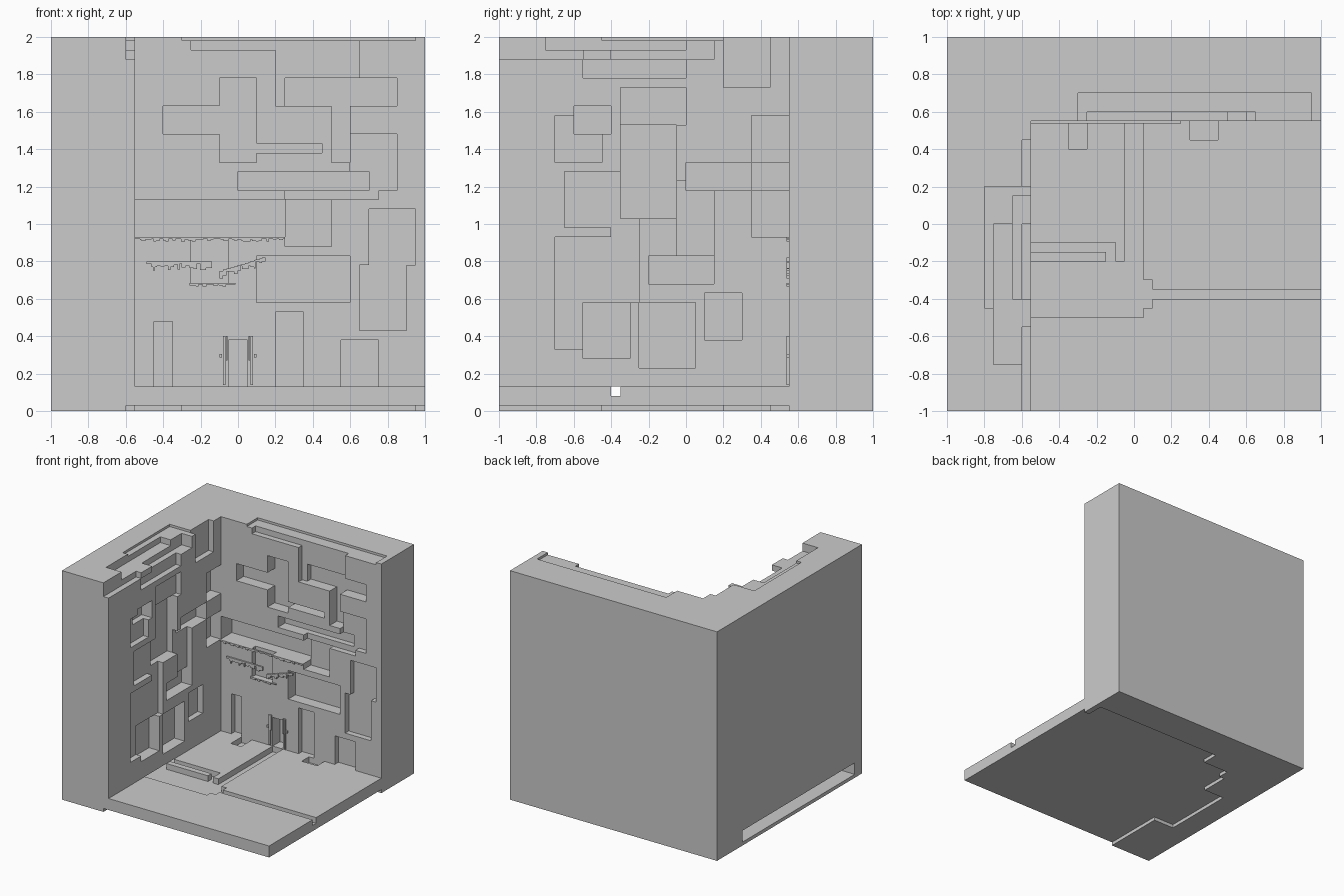
import bpy, bmesh, random

if "Cube" in bpy.data.objects:
    bpy.data.objects.remove(bpy.data.objects["Cube"])

random.seed(4)
N = 40
XY = [-1 + 0.05 * i for i in range(N + 1)]
Z = [0] + [0.03 + 0.05 * k for k in range(N)] + [2]
MX = [(a + b) / 2 for a, b in zip(XY, XY[1:])]
MZ = [(a + b) / 2 for a, b in zip(Z, Z[1:])]


def cells(x0, x1, y0, y1, z0=0, z1=2):
    """Grid blocks whose centres lie in a box."""
    xs = [i for i, v in enumerate(MX) if x0 < v < x1]
    ys = [i for i, v in enumerate(MX) if y0 < v < y1]
    zs = [i for i, v in enumerate(MZ) if z0 < v < z1]
    return {(i, j, k) for i in xs for j in ys for k in zs}


left = cells(-1, -.55, -1, 1)
back = cells(-.55, 1, .55, 1)
floor = cells(-.55, 1, -1, .55, .03, .13)


def cut_back(d, x0, x1, z0, z1):
    back.difference_update(cells(x0, x1, .5, .55 + d, z0, z1))


def cut_left(d, y0, y1, z0, z1):
    left.difference_update(cells(-.55 - d, -.5, y0, y1, z0, z1))


# Back wall recesses, shallow then deep: x0, x1, z0, z1
for r in ((-.45, -.35, .13, .48), (.2, .35, .13, .53), (.55, .75, .13, .38),
          (.65, .9, .43, .78), (.7, .95, .78, 1.08), (-.25, -.05, .68, .93),
          (.25, .75, 1.13, 1.18), (.6, .85, 1.18, 1.48), (.2, .65, 1.63, 1.93)):
    cut_back(.05, *r)
for r in ((-.05, .05, .13, .38), (.1, .6, .58, .83), (.25, .5, .88, 1.13),
          (0, .7, 1.18, 1.28), (.5, .6, 1.33, 1.63), (-.4, -.1, 1.48, 1.63),
          (-.1, .1, 1.33, 1.78), (.1, .45, 1.38, 1.43), (.25, .85, 1.63, 1.78)):
    cut_back(.1, *r)
# Long ledge in the corner
cut_back(.15, -.55, .25, .93, 1.13)
cut_left(.1, .35, .55, .93, 1.18)

# Left wall recesses, shallow then deep: y0, y1, z0, z1
for r in ((-.7, -.45, 1.33, 1.58), (-.65, -.35, .98, 1.28), (-.7, -.4, .33, .93),
          (-.4, -.25, .58, 1.03), (-.35, 0, 1.53, 1.73), (-.55, 0, 1.78, 1.88),
          (.2, .45, 1.73, 2), (-.05, .15, .83, 1.23), (.1, .3, .38, .63)):
    cut_left(.05, *r)
for r in ((-.6, -.4, 1.48, 1.63), (-.55, -.3, .28, .58), (-.35, -.05, 1.03, 1.53),
          (.35, .55, 1.33, 1.58), (0, .35, 1.18, 1.33), (-.2, .15, .68, .83),
          (-.25, .05, .23, .58)):
    cut_left(.1, *r)

# Thin cuts along the top rim, repeated under the base
for lo, hi in ((1.98, 2), (0, .03)):
    cut_back(.15, -.3, .95, lo, hi)
    cut_left(.25, -.45, .2, lo, hi)
    cut_left(.05, -1, .45, lo, hi)
cut_back(.05, -.25, .65, 1.93, 2)
cut_left(.2, -.75, 0, 1.93, 2)
cut_left(.1, -.4, .15, 1.88, 2)
cut_left(.05, -1, -.55, 1.88, 2)

# Long drain slot through the foot of the left wall
left -= cells(-1, -.55, -.9, .65, .08, .13) | cells(-1, -.85, -.9, .65, .03, .13)

# Floor: channel pool with an island and a ridge, a long groove, two notches
pool = cells(-.55, .05, -.5, .55, .08)
pool -= cells(-.55, -.1, -.1, .55) | cells(-.1, -.05, -.2, .55)
pool -= cells(-.55, -.15, -.2, -.15)
floor -= pool | cells(.05, 1, -.4, -.35, .08) | cells(.05, .1, -.45, -.3, .08)
floor -= cells(-.35, -.25, .4, .55, .08) | cells(.3, .45, .45, .55, .08)

solid = left | back | floor
# Each block side: outward direction and its four corners
SIDES = []
for ax in range(3):
    for s in (0, 1):
        ring = []
        for u, v in ((0, 0), (1, 0), (1, 1), (0, 1)):
            p = [s, u, v]
            ring.append(p[-ax:] + p[:-ax] if ax else p)
        n = [0] * 3
        n[ax] = 2 * s - 1
        SIDES.append((n, ring if s else ring[::-1]))


def finish(name, bm):
    me = bpy.data.meshes.new(name)
    bm.to_mesh(me)
    bm.free()
    bpy.context.collection.objects.link(bpy.data.objects.new(name, me))


def block_part(name, part):
    """Skin the exposed block faces and merge the flat areas."""
    bm, vs = bmesh.new(), {}
    for i, j, k in sorted(part):
        for n, ring in SIDES:
            if (i + n[0], j + n[1], k + n[2]) in solid:
                continue
            quad = []
            for a, b, c in ring:
                key = (i + a, j + b, k + c)
                if key not in vs:
                    vs[key] = bm.verts.new((XY[key[0]], XY[key[1]], Z[key[2]]))
                quad.append(vs[key])
            bm.faces.new(quad)
    bmesh.ops.dissolve_limit(bm, angle_limit=.01, verts=bm.verts, edges=bm.edges)
    finish(name, bm)


def boxes(name, items):
    bm = bmesh.new()
    for x0, x1, z0, z1 in items:
        r = bmesh.ops.create_cube(bm, size=1)['verts']
        bmesh.ops.scale(bm, vec=(x1 - x0, .016, z1 - z0), verts=r)
        bmesh.ops.translate(bm, vec=((x0 + x1) / 2, .545, (z0 + z1) / 2), verts=r)
    finish(name, bm)


block_part("left_wall", left)
block_part("back_wall", back)
block_part("floor", floor)


# Hanging vines: ragged little strips along the ledges
def vines(x0, x1, z, drop, rise=0):
    out, x = [], x0
    while x < x1:
        w = random.uniform(.008, .022)
        t = z + rise * (x - x0) / (x1 - x0)
        out.append((x, x + w, t - random.uniform(.008, drop), t))
        x += w
    return out


boxes("hanging_vines", vines(-.55, .25, .93, .025) + vines(-.49, -.15, .8, .05)
      + vines(-.26, -.03, .685, .02) + vines(-.1, .13, .75, .05, .07))

# Thin posts with knobs on both sides of the doorway
posts = []
for s in (-1, 1):
    for a, w, z0, z1 in ((.06, .01, .27, .4), (.073, .014, .14, .4), (.092, .014, .285, .305)):
        posts.append((s * a - w / 2, s * a + w / 2, z0, z1))
boxes("door_posts", posts)
